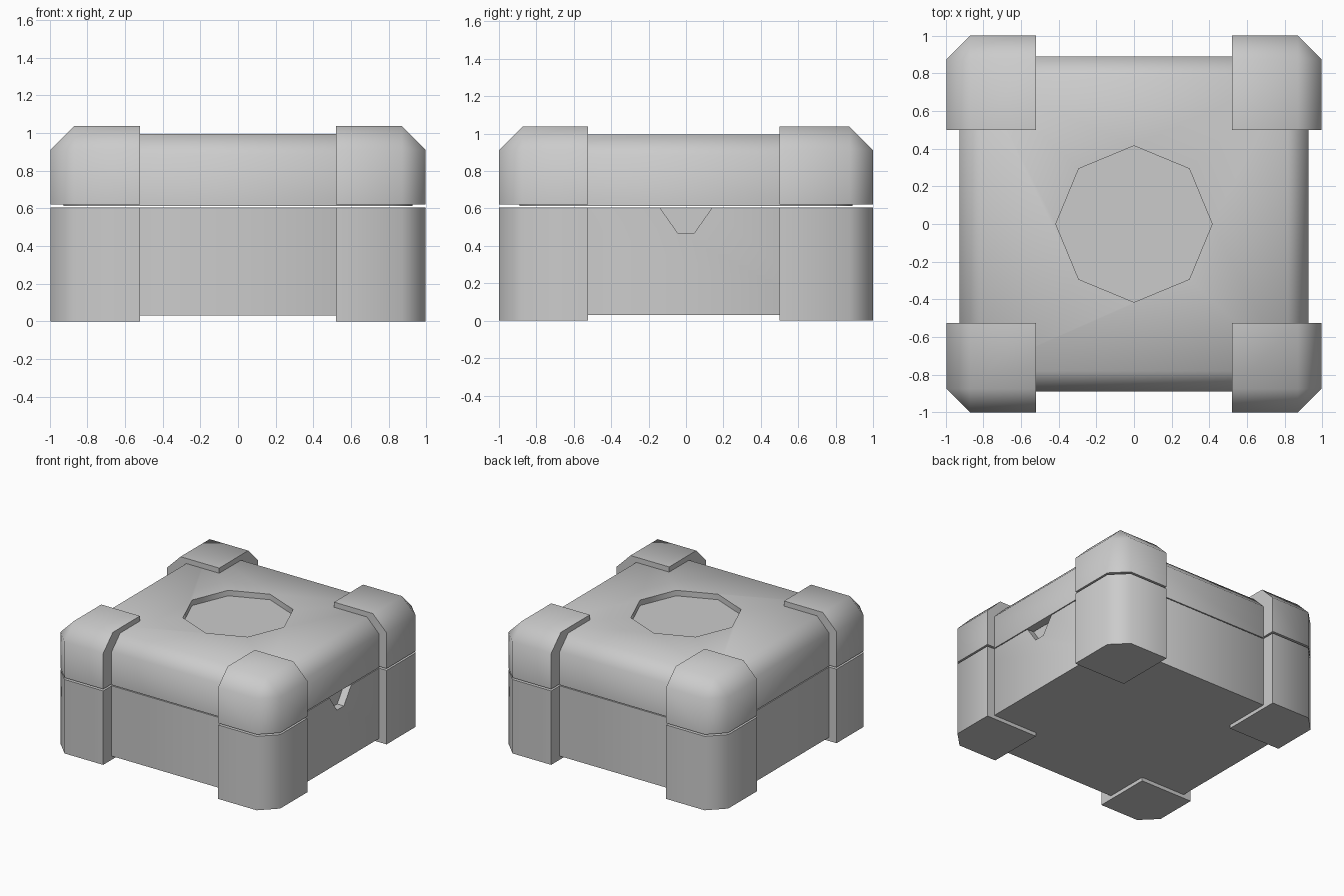
import bpy, bmesh, math

cube = bpy.data.objects.get("Cube")
if cube:
    bpy.data.objects.remove(cube, do_unlink=True)

grey = bpy.data.materials.new("plain_grey")
grey.use_nodes = True
COLOUR = (0.6, 0.6, 0.6, 1)
grey.diffuse_color = COLOUR
grey.node_tree.nodes["Principled BSDF"].inputs["Base Color"].default_value = COLOUR


def finish(name, bm):
    """Turn a bmesh into a grey object."""
    bmesh.ops.recalc_face_normals(bm, faces=bm.faces)
    mesh = bpy.data.meshes.new(name)
    bm.to_mesh(mesh)
    bm.free()
    mesh.materials.append(grey)
    obj = bpy.data.objects.new(name, mesh)
    bpy.context.collection.objects.link(obj)
    return obj


def block(name, lo, hi, bevel=0, outer=None):
    """Box from lo to hi; bevel the edges chosen by outer(midpoint, direction)."""
    bm = bmesh.new()
    bmesh.ops.create_cube(bm, size=1)
    for v in bm.verts:
        v.co = [a + (b - a) * (c + 0.5) for a, b, c in zip(lo, hi, v.co)]
    if bevel:
        edges = [e for e in bm.edges
                 if outer((e.verts[0].co + e.verts[1].co) / 2,
                          abs((e.verts[0].co - e.verts[1].co).normalized().z) > 0.5)]
        bmesh.ops.bevel(bm, geom=edges, offset=bevel, segments=1,
                        affect='EDGES', profile=0.5)
    return finish(name, bm)


def prism(name, ring_a, ring_b):
    """Closed solid between two matching outlines."""
    bm = bmesh.new()
    a = [bm.verts.new(p) for p in ring_a]
    b = [bm.verts.new(p) for p in ring_b]
    bm.faces.new(a)
    bm.faces.new(b)
    for i in range(len(a)):
        j = (i + 1) % len(a)
        bm.faces.new((a[i], a[j], b[j], b[i]))
    return finish(name, bm)


def carve(target, cutter):
    """Subtract the cutter, then hide it."""
    mod = target.modifiers.new("recess", 'BOOLEAN')
    mod.operation = 'DIFFERENCE'
    mod.solver = 'EXACT'
    mod.object = cutter
    bpy.context.view_layer.objects.active = target
    bpy.ops.object.modifier_apply(modifier=mod.name)
    bpy.data.objects.remove(cutter, do_unlink=True)


BX, BY = 0.927, 0.89      # body half sizes
CX, CY = 0.995, 1.0       # corner guard half sizes
SEAM_LOW, SEAM_HIGH = 0.605, 0.62
TOP, GUARD_TOP = 0.995, 1.037

# Main box and lid
base = block("base_box", (-BX, -BY, 0.03), (BX, BY, SEAM_LOW), 0.11,
             lambda m, upright: upright)
lid = block("lid", (-BX, -BY, 0.612), (BX, BY, TOP), 0.11,
            lambda m, upright: upright or m.z > 0.9)

# Octagonal recess in the lid
octagon = [(0.415 * math.cos(i * math.pi / 4), 0.415 * math.sin(i * math.pi / 4))
           for i in range(8)]
carve(lid, prism("lid_cutter", [(x, y, TOP - 0.045) for x, y in octagon],
                 [(x, y, TOP + 0.1) for x, y in octagon]))

# Finger notch under the lid, on the +x side
notch = [(-0.147, 0.615), (-0.045, 0.47), (0.045, 0.47), (0.147, 0.615)]
carve(base, prism("notch_cutter", [(BX - 0.06, y, z) for y, z in notch],
                  [(BX + 0.1, y, z) for y, z in notch]))

# Corner guards, split at the seam
parts = [base, lid]
for sx, side in ((1, "left"), (-1, "right")):
    for sy, end, inner in ((-1, "front", 0.525), (1, "back", 0.5)):
        xs = sorted((sx * 0.52, sx * CX))
        ys = sorted((sy * inner, sy * CY))

        def on_x(m):
            return abs(m.x) > CX - 0.01

        def on_y(m):
            return abs(m.y) > CY - 0.01

        parts.append(block(
            f"lower_guard_{end}_{side}",
            (xs[0], ys[0], 0), (xs[1], ys[1], SEAM_LOW), 0.125,
            lambda m, upright: upright and on_x(m) and on_y(m)))
        parts.append(block(
            f"upper_guard_{end}_{side}",
            (xs[0], ys[0], SEAM_HIGH), (xs[1], ys[1], GUARD_TOP), 0.125,
            lambda m, upright: (on_x(m) and on_y(m)) if upright
            else m.z > GUARD_TOP - 0.01 and (on_x(m) or on_y(m))))

# Soft shading over the chamfers, crisp square edges
bpy.ops.object.select_all(action='DESELECT')
for obj in parts:
    obj.select_set(True)
bpy.context.view_layer.objects.active = base
bpy.ops.object.shade_smooth_by_angle(angle=math.radians(50))
